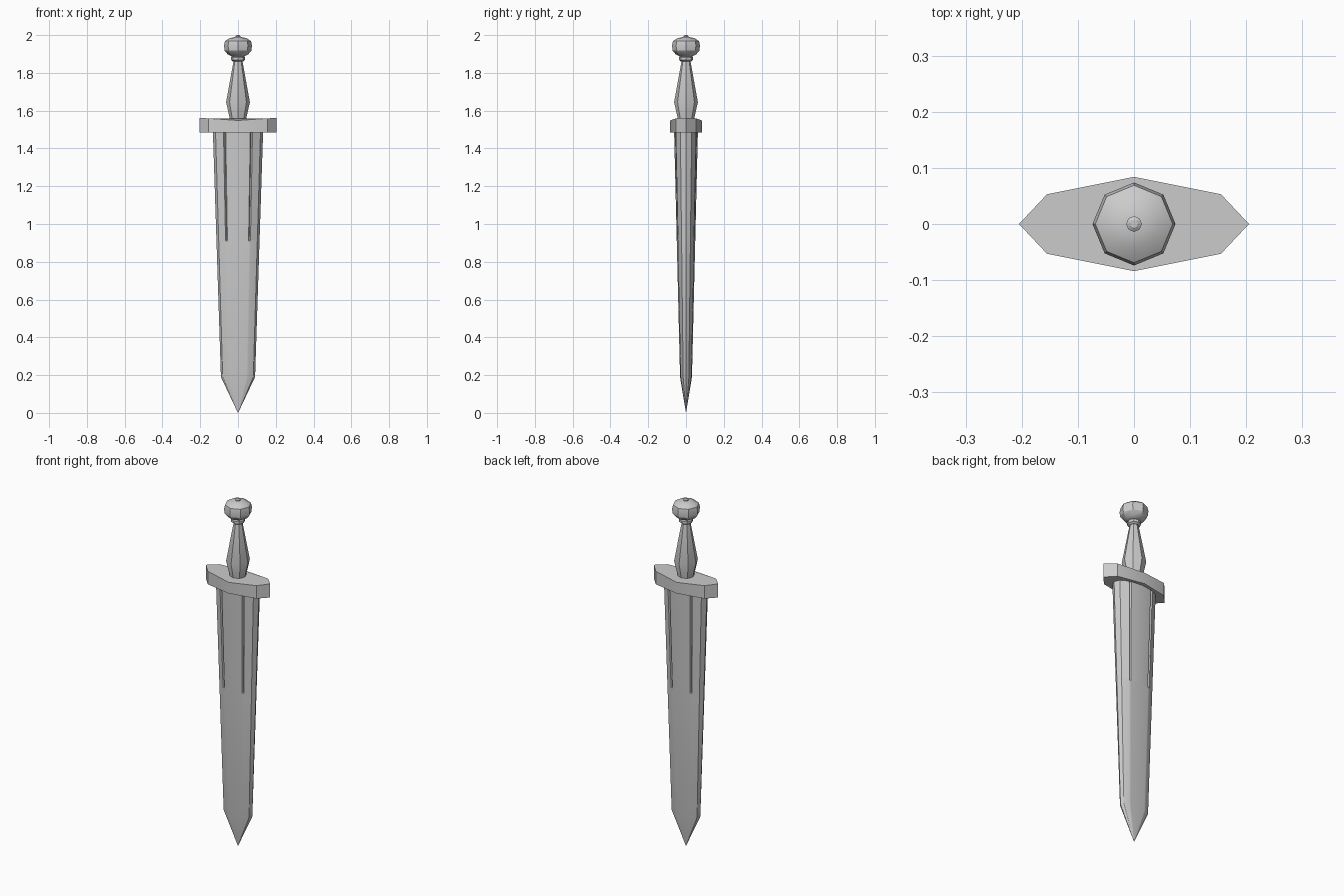
import bpy, bmesh, math

if "Cube" in bpy.data.objects:
    bpy.data.objects.remove(bpy.data.objects["Cube"])


def loft(name, rings, angle=32):
    """Skin a list of equal-length rings and close both ends."""
    bm = bmesh.new()
    loops = [[bm.verts.new(p) for p in ring] for ring in rings]
    n = len(loops[0])
    for a, b in zip(loops, loops[1:]):
        for i in range(n):
            j = (i + 1) % n
            bm.faces.new((a[i], a[j], b[j], b[i]))
    bm.faces.new(loops[0])
    bm.faces.new(loops[-1])
    bmesh.ops.remove_doubles(bm, verts=bm.verts, dist=1e-5)
    bmesh.ops.recalc_face_normals(bm, faces=bm.faces)
    me = bpy.data.meshes.new(name)
    bm.to_mesh(me)
    bm.free()
    ob = bpy.data.objects.new(name, me)
    bpy.context.collection.objects.link(ob)
    bpy.ops.object.select_all(action='DESELECT')
    ob.select_set(True)
    bpy.context.view_layer.objects.active = ob
    bpy.ops.object.shade_smooth_by_angle(angle=math.radians(angle))
    return ob


def mirrored(quarter):
    """Mirror a quarter outline (from +x axis to +y axis) to all four sides."""
    half = quarter + [(-x, y) for x, y in reversed(quarter[:-1])]
    return half + [(x, -y) for x, y in reversed(half[1:-1])]


def lathe(name, profile, sides=8):
    rings = [[(r * math.cos(math.tau * i / sides), r * math.sin(math.tau * i / sides), z)
              for i in range(sides)] for r, z in profile]
    return loft(name, rings)


# Blade: lens section with two narrow grooves per face near the guard
def blade_ring(z, sx, sy, groove):
    q = [(0.133, 0), (0.119, 0.030), (0.077, 0.054), (0.069, 0.056 - groove),
         (0.065, 0.056), (0, 0.063)]
    return [(x * sx, y * sy, z) for x, y in mirrored(q)]


def scale_at(z):
    t = (z - 0.19) / (1.49 - 0.19)
    return 0.68 + 0.32 * t, 0.50 + 0.50 * t


loft("blade", [blade_ring(z, *s, g) for z, s, g in (
    (0.0, (0.004, 0.004), 0),
    (0.19, scale_at(0.19), 0),
    (0.91, scale_at(0.91), 0),
    (0.915, scale_at(0.915), 0.012),
    (1.49, scale_at(1.49), 0.012))])

# Crossguard: pointed plate, its top dipping slightly toward the middle
outline = mirrored([(0.205, 0), (0.155, 0.053), (0, 0.084)])
loft("crossguard", [[(x, y, 1.484) for x, y in outline],
                    [(x, y, 1.548 + 0.07 * abs(x)) for x, y in outline]])

# Grip, collar, pommel and end rivet, all eight-sided
lathe("grip", [(0.042, 1.53), (0.046, 1.57), (0.063, 1.645), (0.022, 1.87)])
lathe("collar", [(0.026, 1.86), (0.037, 1.868), (0.037, 1.882), (0.027, 1.893)])
lathe("pommel", [(0.027, 1.885), (0.055, 1.899), (0.071, 1.918), (0.074, 1.945),
                 (0.069, 1.968), (0.045, 1.984), (0.014, 1.99)])
lathe("rivet", [(0.014, 1.985), (0.014, 1.995), (0.007, 2.0)])
